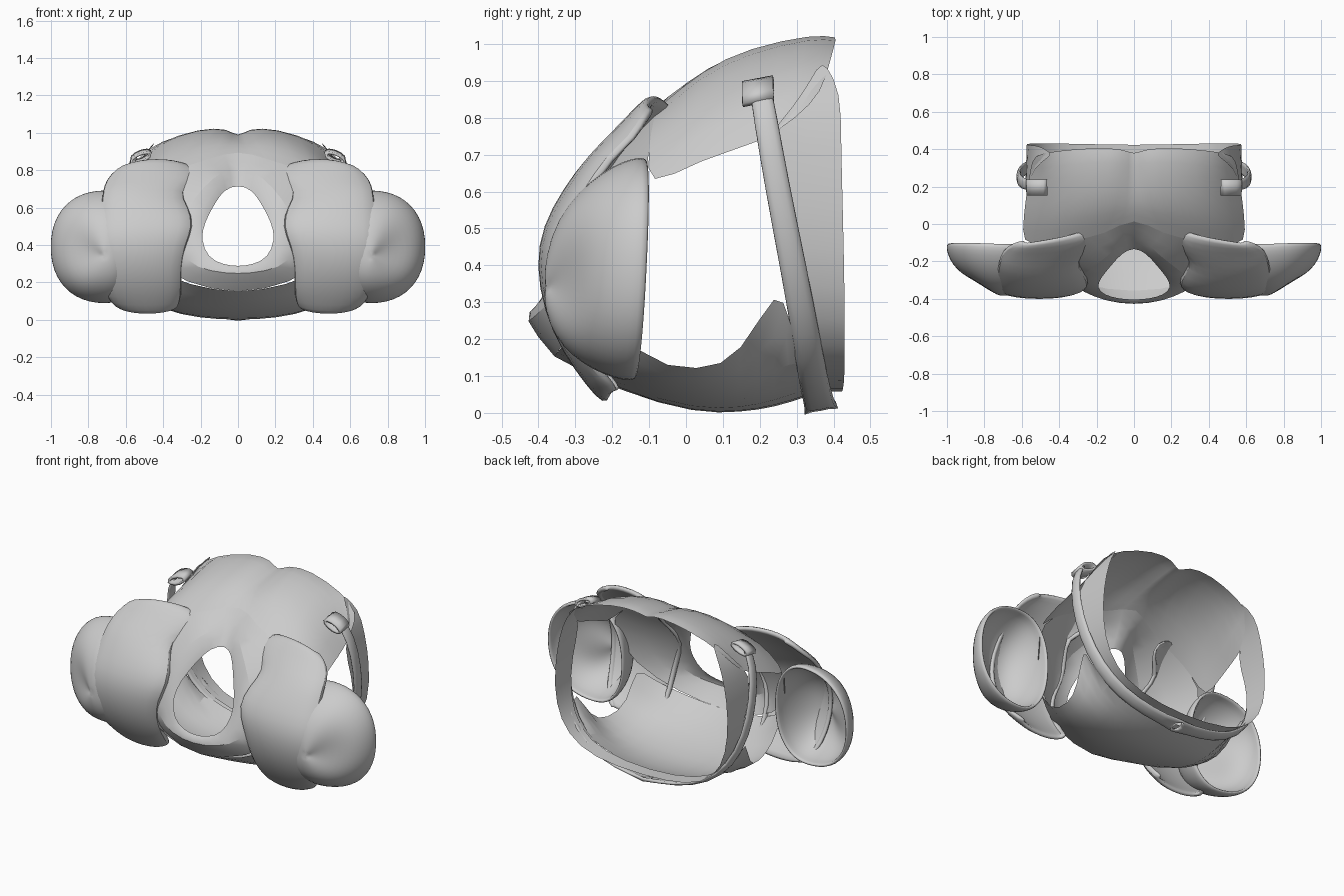
import bpy, bmesh, math
from mathutils import Vector


def sheet(name, rows, thick=0.0, sub=1, closed=False):
    """Skin a grid of point rows, mirrored across x = 0."""
    bm = bmesh.new()
    grid = [[bm.verts.new(p) for p in r] for r in rows]
    n = len(grid)
    for i in range(n if closed else n - 1):
        a, b = grid[i], grid[(i + 1) % n]
        for j in range(len(a) - 1):
            bm.faces.new((a[j], a[j + 1], b[j + 1], b[j]))
    bmesh.ops.remove_doubles(bm, verts=bm.verts[:], dist=0.0005)
    bmesh.ops.recalc_face_normals(bm, faces=bm.faces[:])
    me = bpy.data.meshes.new(name)
    bm.to_mesh(me)
    bm.free()
    ob = bpy.data.objects.new(name, me)
    bpy.context.collection.objects.link(ob)
    m = ob.modifiers.new("mirror", 'MIRROR')
    m.use_clip = True
    m.merge_threshold = 0.002
    if thick:
        s = ob.modifiers.new("thickness", 'SOLIDIFY')
        s.thickness = thick
        s.offset = 0
    if sub:
        s = ob.modifiers.new("smooth", 'SUBSURF')
        s.levels = s.render_levels = sub
    bpy.ops.object.select_all(action='DESELECT')
    ob.select_set(True)
    bpy.context.view_layer.objects.active = ob
    bpy.ops.object.shade_smooth_by_angle(angle=math.radians(50))


# hood over the top, with a centre crease
front_edge = [(0, .05, .91), (.15, -.06, .86), (.35, -.09, .80), (.5, -.1, .72), (.6, -.11, .60)]
sheet("hood", [
    [(0, .37, .975), (.05, .40, 1.02), (.2, .41, 1.02), (.42, .39, .955), (.54, .37, .87)],
    [(0, .32, .97), (.05, .35, 1.03), (.2, .35, 1.03), (.44, .32, .95), (.55, .30, .80)],
    [(0, .17, .95), (.06, .17, .995), (.24, .17, .99), (.45, .17, .90), (.57, .20, .73)],
    [(0, .09, .93), (.08, .06, .945), (.27, .03, .92), (.47, .02, .83), (.59, .04, .69)],
    front_edge,
])

# face frame around the egg-shaped opening, with a recessed groove above it
inner = [(0, -.12, .72), (.07, -.16, .70), (.12, -.22, .63), (.18, -.29, .52),
         (.20, -.34, .43), (.16, -.38, .33), (.08, -.40, .295), (0, -.405, .285)]
mid = [(0, -.01, .82), (.08, -.14, .80), (.16, -.23, .71), (.25, -.32, .57),
       (.29, -.36, .41), (.26, -.39, .29), (.13, -.44, .265), (0, -.455, .26)]
outer = front_edge + [(.50, -.22, .34), (.28, -.33, .19), (0, -.37, .135)]
sheet("face_frame", [list(r) for r in zip(inner, mid, outer)])

# chin plate sweeping back under the jaw
sheet("chin_plate", [
    [outer[7], outer[6], (.40, -.27, .25), outer[5]],
    [(0, -.18, .055), (.2, -.18, .06), (.38, -.16, .09), (.48, -.14, .14)],
    [(0, .03, -.006), (.2, .03, .004), (.4, .03, .045), (.50, .04, .11)],
    [(0, .15, .0), (.2, .15, .007), (.42, .15, .055), (.53, .15, .15)],
    [(0, .24, .01), (.22, .24, .025), (.45, .24, .09), (.57, .25, .36)],
    [(0, .33, .04), (.22, .33, .055), (.45, .32, .13), (.56, .28, .25)],
])

# collar panel closing the rear rim: front edge, back edge
sheet("rear_collar", [
    [(.45, .36, .95), (.44, .38, .945)],
    [(.54, .30, .83), (.51, .42, .87)],
    [(.57, .19, .73), (.55, .42, .74)],
    [(.585, .25, .55), (.58, .425, .55)],
    [(.565, .30, .34), (.57, .43, .33)],
    [(.48, .33, .17), (.49, .43, .17)],
    [(.32, .34, .08), (.32, .43, .075)],
    [(0, .34, .045), (0, .42, .05)],
])

# strap running down each side and under the back
path = [(.53, .20, .89), (.60, .215, .80), (.62, .25, .60), (.60, .29, .40),
        (.52, .325, .21), (.38, .345, .09), (.2, .36, .03), (0, .365, .014)]
rows = []
for i, p in enumerate(path):
    w = .03 + .014 * i / 7
    rows.append([(p[0], p[1] - w, p[2] - .008), (p[0] + .008, p[1], p[2] - .006),
                 (p[0], p[1] + w, p[2] + .008)])
sheet("strap", rows, .022)

# strap buckle: small closed band around the strap top
loop = []
for a in range(10):
    t = 2 * math.pi * a / 10
    c = Vector((.52, .195, .872)) + Vector((.05 * math.cos(t), 0, -.022 * math.cos(t))) \
        + Vector((.01, 0, .018)) * math.sin(t)
    loop.append([(c.x, c.y - .042, c.z - .008), (c.x, c.y + .042, c.z + .008)])
sheet("buckle", loop, .014, 0, True)

# inner front pads: z, inner x, outer x, crest y, side falloff, corner drop
spec = [(.855, .28, .59, -.085, .01, .035), (.835, .215, .645, -.115, .02, .035),
        (.76, .215, .70, -.19, .05, .02), (.69, .325, .715, -.265, .05, 0),
        (.60, .27, .725, -.335, .05, 0), (.50, .24, .73, -.39, .04, 0),
        (.40, .29, .73, -.405, .035, 0), (.28, .31, .725, -.385, .035, 0),
        (.17, .31, .71, -.335, .035, 0), (.08, .315, .68, -.27, .03, -.02),
        (.03, .34, .62, -.225, .015, -.03)]
rows = []
for z, a, b, y, f, d in spec:
    k = max(0, z - .6) * .25
    r = [(a + .01, y + f + .04, z - d)]
    for t in (0, .12, .35, .65, .88, 1):
        e = abs(2 * t - 1) ** 3
        r.append((a + (b - a) * t, y + .012 + f * e - k * (t - .4), z - d * e))
    rows.append(r + [(b - .01, y + f + .03 - k * .6, z - d)])
sheet("front_pad", rows, .03)

# outer cheek pads: hollow domes with a rolled rim, slimmer toward the outside
rows = []
for i in range(24):
    t = 2 * math.pi * i / 24
    ct, st = math.cos(t), math.sin(t)
    r = []
    for k, d in ((1.0, -.005), (1.0, .03), (.94, .08), (.82, .14), (.64, .195), (.4, .235), (.12, .25)):
        d *= 1 - .9 * max(ct, 0) ** 2 * k * (1 - k)
        d -= .015 * max(ct, 0) * k
        x = .71 + k * (.285 if ct > 0 else .20) * math.copysign(abs(ct) ** .9, ct)
        z = .39 - (1 - k) * .05 + k * .295 * math.copysign(abs(st) ** .9, st)
        r.append((x, -.125 - d + .05 * (z - .4) * k, z))
    rows.append(r + [(.71, -.37, .34)])
sheet("cheek_pad", rows, .02, 1, True)
